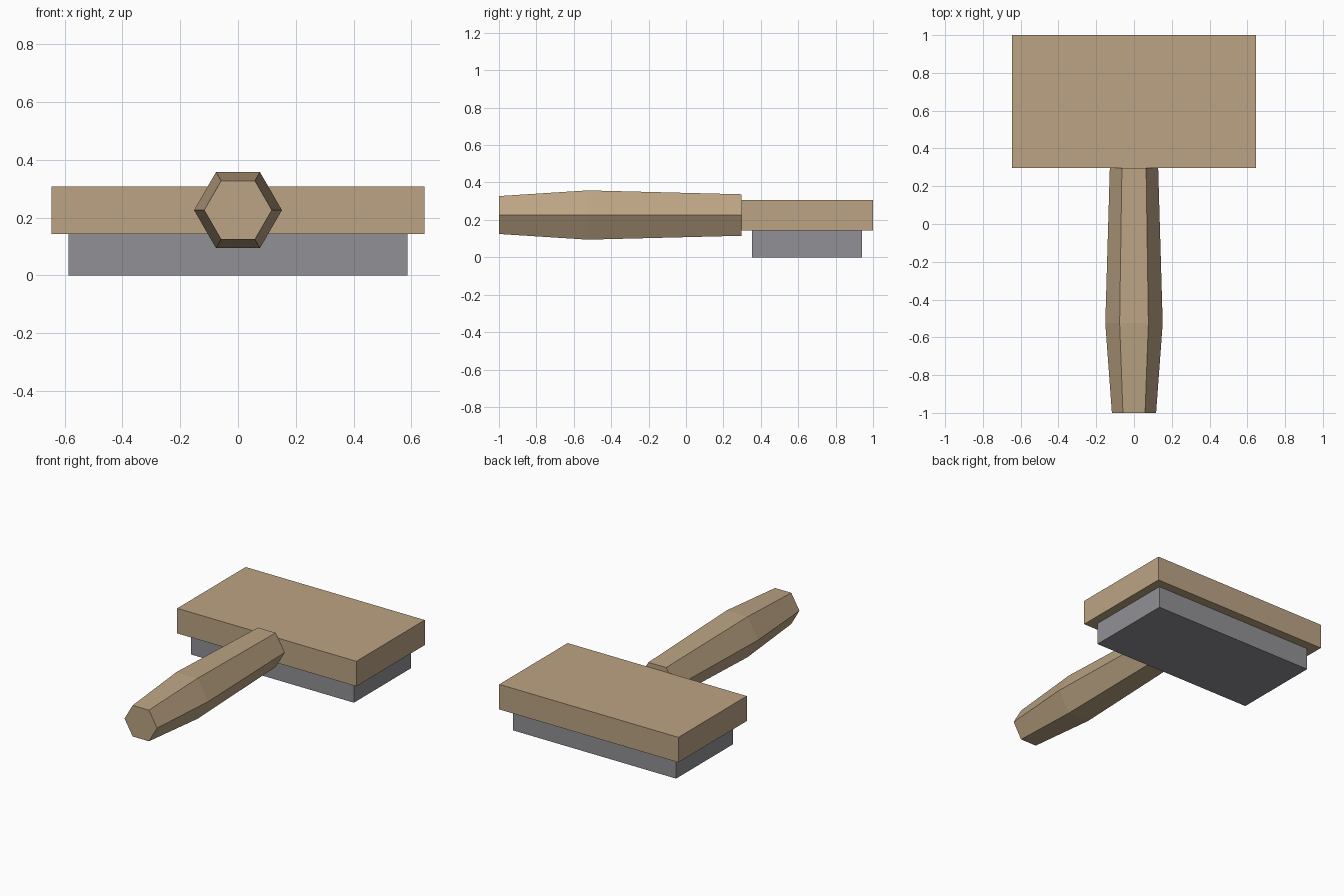
import bpy, bmesh, math

cube = bpy.data.objects.get("Cube")
if cube:
    bpy.data.objects.remove(cube, do_unlink=True)


def material(name, rgb):
    m = bpy.data.materials.new(name)
    m.use_nodes = True
    color = (*rgb, 1.0)
    m.diffuse_color = color
    m.node_tree.nodes["Principled BSDF"].inputs["Base Color"].default_value = color
    return m


def finish(name, bm, mat):
    bmesh.ops.recalc_face_normals(bm, faces=bm.faces)
    mesh = bpy.data.meshes.new(name)
    bm.to_mesh(mesh)
    bm.free()
    mesh.materials.append(mat)
    obj = bpy.data.objects.new(name, mesh)
    bpy.context.collection.objects.link(obj)
    return obj


def box(name, low, high, mat):
    bm = bmesh.new()
    bmesh.ops.create_cube(bm, size=1)
    for v in bm.verts:
        v.co = [(a + b) / 2 + c * (b - a) for a, b, c in zip(low, high, v.co)]
    return finish(name, bm, mat)


def lofted_bar(name, sections, sides, z, mat):
    """Closed bar along y from (y, radius) sections."""
    bm = bmesh.new()
    rings = []
    for y, r in sections:
        angles = [math.tau * i / sides for i in range(sides)]
        rings.append([bm.verts.new((r * math.cos(a), y, z + r * math.sin(a))) for a in angles])
    for a, b in zip(rings, rings[1:]):
        for i in range(sides):
            j = (i + 1) % sides
            bm.faces.new((a[i], a[j], b[j], b[i]))
    bm.faces.new(rings[0])
    bm.faces.new(rings[-1])
    return finish(name, bm, mat)


wood = material("light wood", (0.50, 0.37, 0.23))
grey = material("grey pad", (0.285, 0.28, 0.30))

# Wooden head board and the pad beneath it
box("head_board", (-0.645, 0.296, 0.144), (0.645, 1.0, 0.307), wood)
box("pad", (-0.587, 0.354, 0.0), (0.587, 0.94, 0.144), grey)

# Six-sided handle, thickest at the grip
lofted_bar("handle", [(-1.0, 0.117), (-0.525, 0.152), (0.296, 0.128)], 6, 0.226, wood)
